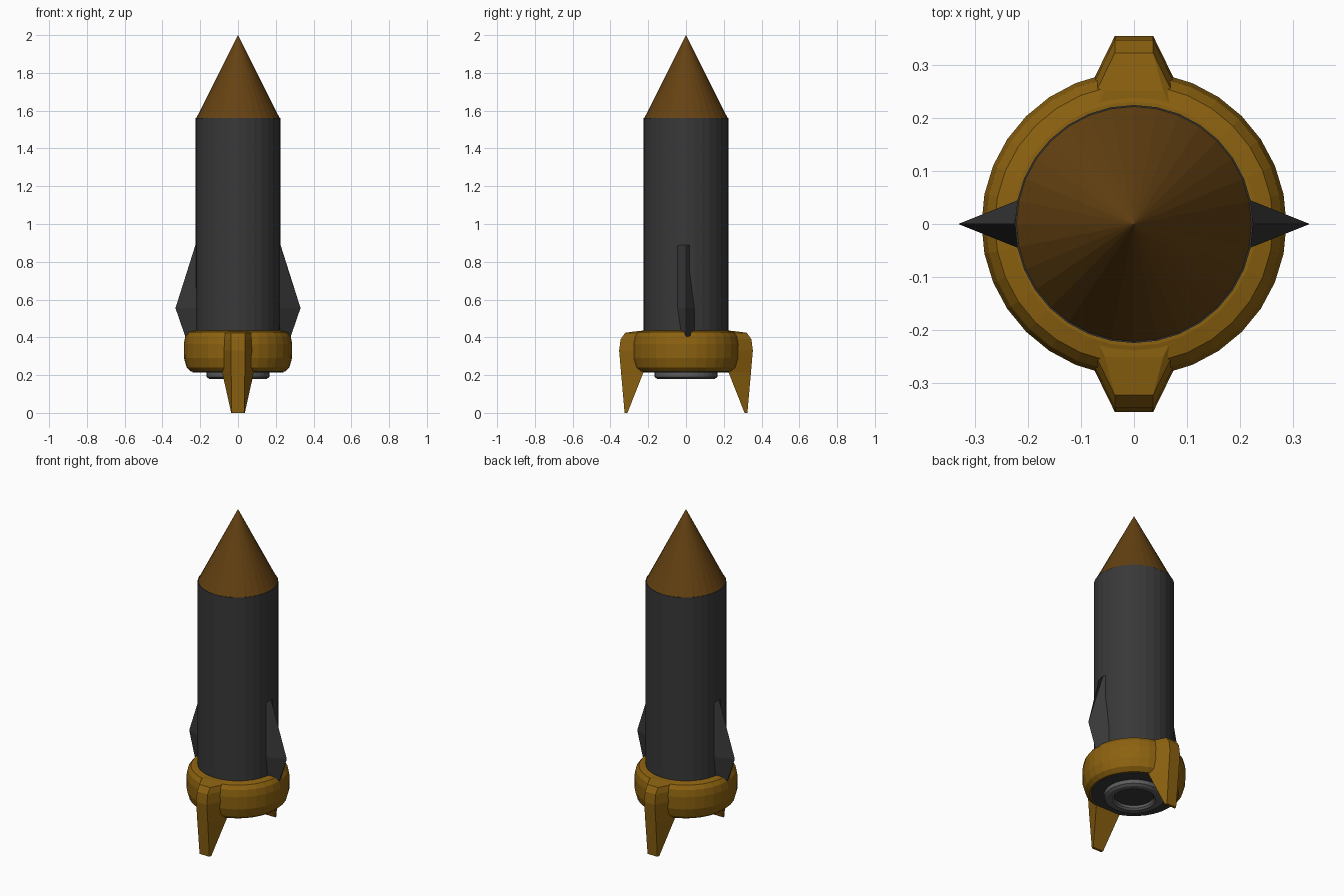
import bpy, math

if "Cube" in bpy.data.objects:
    bpy.data.objects.remove(bpy.data.objects["Cube"])


def material(name, color):
    m = bpy.data.materials.new(name)
    m.diffuse_color = (*color, 1)
    m.use_nodes = True
    m.node_tree.nodes["Principled BSDF"].inputs["Base Color"].default_value = m.diffuse_color
    return m


CHARCOAL = material("charcoal", (0.040, 0.040, 0.040))
GOLD = material("gold", (0.260, 0.120, 0.005))
BRONZE = material("bronze", (0.130, 0.054, 0.006))
STEEL = material("steel grey", (0.110, 0.110, 0.110))


def add_mesh(name, verts, faces, mat):
    mesh = bpy.data.meshes.new(name)
    mesh.from_pydata(verts, [], faces)
    ob = bpy.data.objects.new(name, mesh)
    bpy.context.collection.objects.link(ob)
    mesh.materials.append(mat)
    return ob


def lathe(name, profile, mat, n=32, closed=False):
    """Spin (radius, z) points, listed bottom to top on the outside."""
    verts, rings = [], []
    for r, z in profile:
        if r == 0:
            rings.append([len(verts)] * n)
            verts.append((0, 0, z))
        else:
            rings.append(list(range(len(verts), len(verts) + n)))
            verts += [(r * math.cos(2 * math.pi * i / n),
                       r * math.sin(2 * math.pi * i / n), z) for i in range(n)]
    pairs = list(zip(rings, rings[1:]))
    if closed:
        pairs.append((rings[-1], rings[0]))
    faces = []
    for a, b in pairs:
        for i in range(n):
            j = (i + 1) % n
            faces.append(list(dict.fromkeys((a[i], a[j], b[j], b[i]))))
    return add_mesh(name, verts, faces, mat)


def loft(name, sections, mat):
    """Join equal cross-sections, listed top to bottom, and cap the ends."""
    k = len(sections[0])
    verts = [p for s in sections for p in s]
    faces = [list(range(k)), list(range(len(verts) - 1, len(verts) - k - 1, -1))]
    for s in range(len(sections) - 1):
        for i in range(k):
            j = (i + 1) % k
            faces.append((s * k + i, (s + 1) * k + i, (s + 1) * k + j, s * k + j))
    return add_mesh(name, verts, faces, mat)


# Body tube and nose cone
lathe("body", [(0, 0.216), (0.224, 0.216), (0.224, 1.56), (0, 1.56)], CHARCOAL)
lathe("nose_cone", [(0, 1.56), (0.221, 1.56), (0, 2.0)], BRONZE)

# Rounded collar round the base
lathe("collar", [(0.215, 0.218), (0.248, 0.218), (0.272, 0.240), (0.286, 0.290),
                 (0.287, 0.365), (0.279, 0.405), (0.262, 0.428), (0.230, 0.436),
                 (0.215, 0.436)], GOLD, closed=True)
lathe("base_plate", [(0, 0.214), (0.240, 0.214), (0.240, 0.220), (0, 0.220)], CHARCOAL)

# Engine nozzle with a dark recess
lathe("nozzle", [(0.110, 0.210), (0.110, 0.190), (0.120, 0.180), (0.152, 0.180),
                 (0.167, 0.190), (0.167, 0.216), (0.110, 0.216)], STEEL, closed=True)
lathe("nozzle_core", [(0, 0.206), (0.112, 0.206), (0.112, 0.214), (0, 0.214)], CHARCOAL)

# Landing legs, front and back: z, outer y, outer half width, inner y, inner half width
LEG = [(0.434, 0.250, 0.055, 0.215, 0.072),
       (0.424, 0.322, 0.036, 0.215, 0.088),
       (0.390, 0.346, 0.036, 0.215, 0.100),
       (0.330, 0.354, 0.036, 0.215, 0.104),
       (0.215, 0.344, 0.036, 0.225, 0.084),
       (0.000, 0.325, 0.033, 0.310, 0.036)]
for name, turn in (("back_leg", 0), ("front_leg", math.pi)):
    leg = loft(name, [[(wo, yo, z), (-wo, yo, z), (-wi, yi, z), (wi, yi, z)]
                      for z, yo, wo, yi, wi in LEG], GOLD)
    leg.rotation_euler.z = turn

# Wedge fins on both sides: z, ridge distance
FIN = [(0.89, 0.225), (0.555, 0.331), (0.25, 0.226)]
for name, turn in (("right_fin", 0), ("left_fin", math.pi)):
    fin = loft(name, [[(0.218, -0.045, z), (x, 0, z), (0.218, 0.045, z)]
                      for z, x in FIN], CHARCOAL)
    fin.rotation_euler.z = turn
